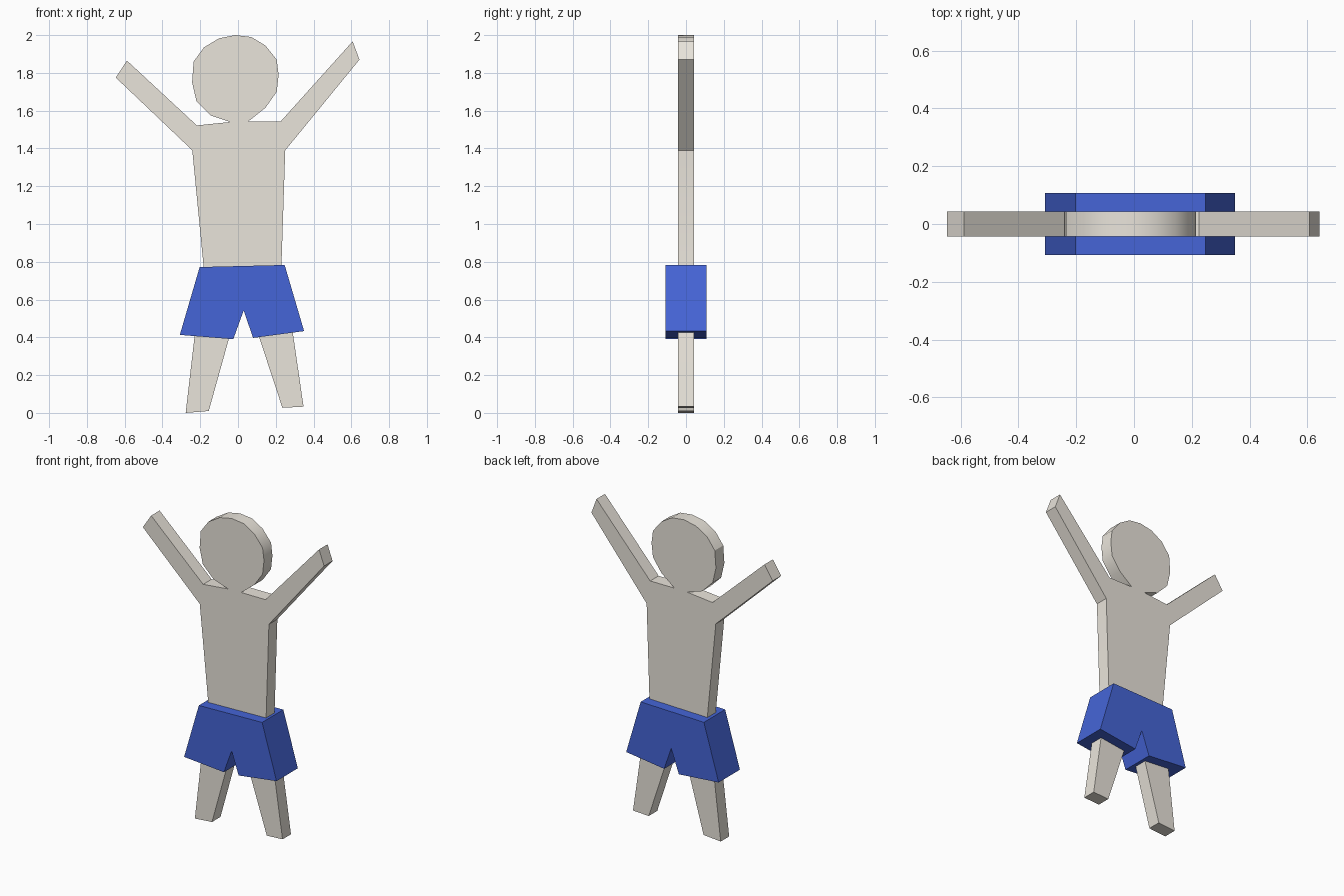
import bpy, bmesh, math

if "Cube" in bpy.data.objects:
    bpy.data.objects.remove(bpy.data.objects["Cube"])


def slab(name, outline, half_depth):
    """Extrude a front-view (x, z) outline symmetrically along y."""
    bm = bmesh.new()
    face = bm.faces.new([bm.verts.new((x, -half_depth, z)) for x, z in outline])
    result = bmesh.ops.extrude_face_region(bm, geom=[face], use_keep_orig=True)
    for v in result["geom"]:
        if isinstance(v, bmesh.types.BMVert):
            v.co.y = half_depth
    bmesh.ops.recalc_face_normals(bm, faces=bm.faces[:])
    mesh = bpy.data.meshes.new(name)
    bm.to_mesh(mesh)
    bm.free()
    obj = bpy.data.objects.new(name, mesh)
    bpy.context.collection.objects.link(obj)
    return obj


def paint(obj, name, color):
    mat = bpy.data.materials.new(name)
    mat.diffuse_color = color
    mat.use_nodes = True
    mat.node_tree.nodes["Principled BSDF"].inputs["Base Color"].default_value = mat.diffuse_color
    obj.data.materials.append(mat)


# Body cut-out: head, arms, torso and legs in one hand-drawn outline
head = [(-0.04, 1.54), (-0.145, 1.575), (-0.22, 1.65), (-0.243, 1.75),
        (-0.235, 1.86), (-0.18, 1.935), (-0.10, 1.983), (-0.015, 2.0),
        (0.07, 1.99), (0.145, 1.945), (0.205, 1.87), (0.215, 1.79),
        (0.205, 1.70), (0.145, 1.615), (0.053, 1.542)]
right_arm = [(0.225, 1.542), (0.607, 1.967), (0.643, 1.87), (0.25, 1.39)]
right_leg = [(0.23, 0.78), (0.29, 0.425), (0.347, 0.033), (0.235, 0.027)]
crotch = [(0.04, 0.62), (0.015, 0.62)]
left_leg = [(-0.155, 0.01), (-0.277, 0.0), (-0.23, 0.405), (-0.182, 0.775)]
left_arm = [(-0.242, 1.39), (-0.647, 1.775), (-0.588, 1.865), (-0.218, 1.522)]
body = slab("body", head + right_arm + right_leg + crotch + left_leg + left_arm, 0.043)
paint(body, "skin", (0.82, 0.78, 0.71, 1))

# Rounded head edge is smooth, all other corners stay sharp
bpy.context.view_layer.objects.active = body
body.select_set(True)
bpy.ops.object.shade_smooth_by_angle(angle=math.radians(32))
body.select_set(False)

# Shorts: thicker slab around the hips
shorts = slab("shorts", [(-0.203, 0.772), (0.247, 0.783), (0.35, 0.433),
                         (0.08, 0.397), (0.03, 0.542), (-0.025, 0.39),
                         (-0.308, 0.413)], 0.108)
paint(shorts, "blue_cloth", (0.06, 0.13, 0.68, 1))
